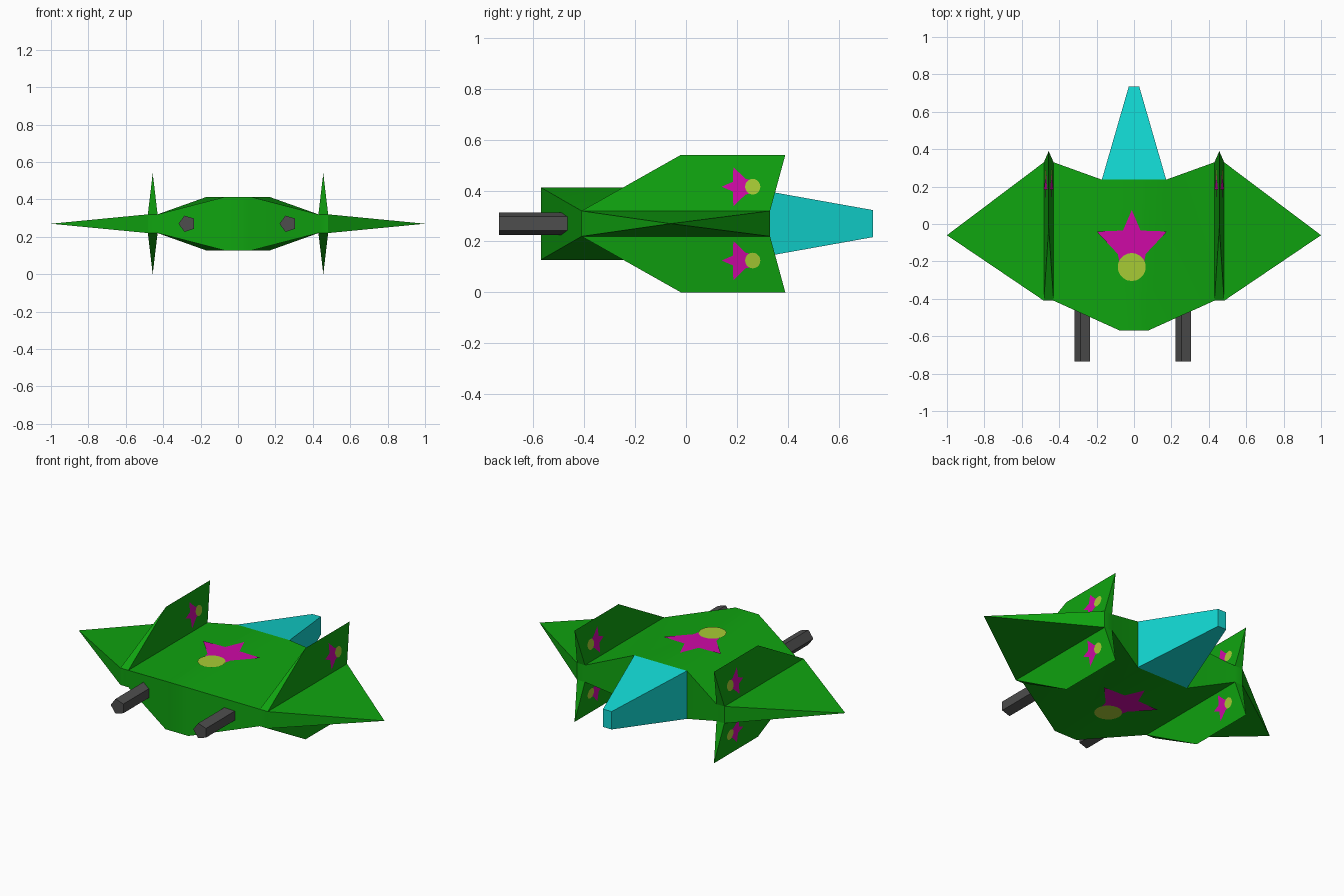
import bpy, bmesh, math
from mathutils import Vector

if "Cube" in bpy.data.objects:
    bpy.data.objects.remove(bpy.data.objects["Cube"])

MID = 0.27  # height of the symmetry plane


def material(name, r, g, b):
    m = bpy.data.materials.new(name)
    m.diffuse_color = (r, g, b, 1)
    m.use_nodes = True
    m.node_tree.nodes["Principled BSDF"].inputs["Base Color"].default_value = m.diffuse_color
    return m


green = material("hull green", 0.005, 0.37, 0.005)
cyan = material("exhaust cyan", 0.006, 0.68, 0.64)
magenta = material("star magenta", 0.62, 0.003, 0.38)
lime = material("dot yellow green", 0.39, 0.60, 0.035)
grey = material("gun grey", 0.075, 0.075, 0.075)


def add_object(name, bm, mat):
    me = bpy.data.meshes.new(name)
    bm.to_mesh(me)
    bm.free()
    me.materials.append(mat)
    ob = bpy.data.objects.new(name, me)
    bpy.context.collection.objects.link(ob)
    return ob


def loft(name, rings, mat):
    """Closed skin through rings with equal point counts."""
    bm = bmesh.new()
    loops = [[bm.verts.new(p) for p in ring] for ring in rings]
    for a, b in zip(loops, loops[1:]):
        n = len(a)
        for i in range(n):
            j = (i + 1) % n
            bm.faces.new((a[i], a[j], b[j], b[i]))
    bm.faces.new(loops[0])
    bm.faces.new(loops[-1])
    bmesh.ops.remove_doubles(bm, verts=bm.verts, dist=1e-5)
    bmesh.ops.recalc_face_normals(bm, faces=bm.faces)
    return add_object(name, bm, mat)


def plate(name, points, outward, mat):
    """Painted detail: a single flat face pointing outward."""
    bm = bmesh.new()
    f = bm.faces.new([bm.verts.new(p) for p in points])
    f.normal_update()
    if f.normal.dot(Vector(outward)) < 0:
        f.normal_flip()
    return add_object(name, bm, mat)


# Hull: rectangular sections across the span
def section(x_front, x_back, y_front, y_back, h):
    return [(x_front, y_front, MID - h), (x_back, y_back, MID - h),
            (x_back, y_back, MID + h), (x_front, y_front, MID + h)]


half = [(0.075, 0.172, -0.57, 0.237, 0.142), (0.43, 0.43, -0.41, 0.33, 0.05),
        (0.482, 0.482, -0.41, 0.33, 0.05)]
rings = [section(-a, -b, c, d, h) for a, b, c, d, h in reversed(half)]
rings += [section(*s) for s in half]
hull = loft("hull", rings, green)
bpy.context.view_layer.objects.active = hull
hull.select_set(True)
bpy.ops.object.shade_smooth_by_angle(angle=math.radians(30))
hull.select_set(False)

# Exhaust: tapered block at the back
loft("exhaust", [[(sx * w, y, MID + sz * h) for sx, sz in
                  ((-1, -1), (1, -1), (1, 1), (-1, 1))]
                 for w, y, h in ((0.172, 0.237, 0.142), (0.028, 0.735, 0.053))], cyan)

# Star with three points, and the dot at its foot (v runs to the star tip)
STAR = [(0, 0.305), (0.047, 0.195), (0.188, 0.19), (0.075, 0.07), (0.06, 0),
        (-0.06, 0), (-0.075, 0.07), (-0.188, 0.19), (-0.047, 0.195)]
DOT = [(0.075 * math.cos(i * math.tau / 20), 0.075 * math.sin(i * math.tau / 20))
       for i in range(20)]
EMBLEM = (("star", STAR, magenta, 0.002), ("dot", DOT, lime, 0.004))

for sx, side in ((-1, "left"), (1, "right")):
    # Wing: pyramid out to the tip
    loft(side + "_wing", [section(sx * 0.482, sx * 0.482, -0.41, 0.33, 0.05),
                          section(sx, sx, -0.06, -0.06, 0)], green)

    # Fins above and below, sharpened to an edge
    xc = sx * 0.456
    for sz, level in ((1, "upper"), (-1, "lower")):
        base, tip = MID + sz * 0.05, MID + sz * 0.27
        loft(f"{side}_{level}_fin",
             [[(xc - 0.026, -0.41, base), (xc + 0.026, -0.41, base),
               (xc + 0.026, 0.33, base), (xc - 0.026, 0.33, base)],
              [(xc, -0.02, tip), (xc, -0.02, tip),
               (xc, 0.39, tip), (xc, 0.39, tip)]], green)
        # Emblems on both faces of the fin, following its slope
        for face in (-1, 1):
            for label, pts, mat, lift in EMBLEM:
                out = []
                for u, v in pts:
                    d = 0.145 + u * 0.41
                    x = xc + face * (0.026 * (0.27 - d) / 0.22 + lift * 0.6)
                    out.append((x, 0.262 - v * 0.40, MID + sz * d))
                plate(f"{side}_{level}_fin_{label}", out, (face, 0, 0), mat)

    # Gun: five-sided barrel
    gx = sx * 0.27 - 0.002
    loft(side + "_gun", [[(gx - 0.046 * math.cos(i * math.tau / 5), y,
                           MID + 0.046 * math.sin(i * math.tau / 5)) for i in range(5)]
                         for y in (-0.735, -0.44)], grey)

# Emblems on the top and bottom of the hull
for sz, level in ((1, "top"), (-1, "bottom")):
    for label, pts, mat, lift in EMBLEM:
        # The outer star points reach past the flat panel, so lift follows the slope
        plate(f"{level}_{label}",
              [(u - 0.012, v - 0.23, MID + sz * (0.142 + lift)) for u, v in pts],
              (0, 0, sz), mat)
